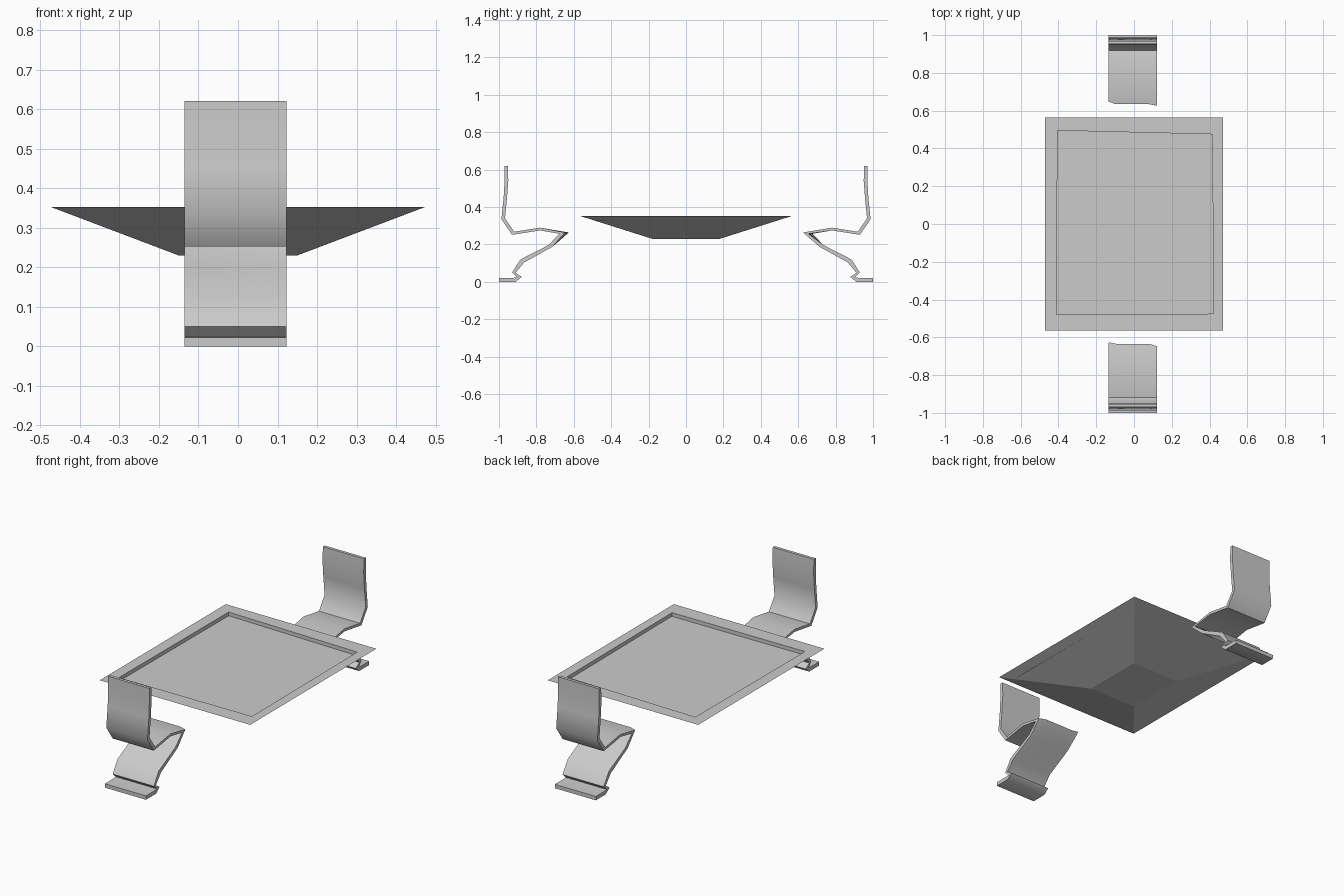
import bpy, bmesh
from math import radians

if "Cube" in bpy.data.objects:
    bpy.data.objects.remove(bpy.data.objects["Cube"])


def finish(name, bm, smooth=None):
    bmesh.ops.recalc_face_normals(bm, faces=bm.faces)
    mesh = bpy.data.meshes.new(name)
    bm.to_mesh(mesh)
    bm.free()
    obj = bpy.data.objects.new(name, mesh)
    bpy.context.collection.objects.link(obj)
    if smooth:
        bpy.ops.object.select_all(action='DESELECT')
        obj.select_set(True)
        bpy.context.view_layer.objects.active = obj
        bpy.ops.object.shade_smooth_by_angle(angle=radians(smooth))
    return obj


def rect(x, y, z):
    return [(-x, -y, z), (x, -y, z), (x, y, z), (-x, y, z)]


# Tray: tapered underside, flat rim and a shallow, slightly skewed recess
def tray():
    recess = [(-.41, -.48), (.42, -.475), (.415, .475), (-.405, .495)]
    loops = [rect(.15, .18, .23), rect(.472, .565, .352),
             [(x, y, .352) for x, y in recess],
             [(x, y, .331) for x, y in recess]]
    bm = bmesh.new()
    rings = [[bm.verts.new(p) for p in loop] for loop in loops]
    for a, b in zip(rings, rings[1:]):
        for i in range(4):
            j = (i + 1) % 4
            bm.faces.new((a[i], a[j], b[j], b[i]))
    bm.faces.new(rings[0])
    bm.faces.new(rings[-1])
    finish("tray", bm)


# Bent strip: pairs of (y, z) points on the two faces, from top to foot
STRIP = [((-.97, .62), (-.953, .62)), ((-.97, .54), (-.95, .54)),
         ((-.975, .45), (-.957, .45)), ((-.987, .335), (-.968, .34)),
         ((-.93, .252), (-.918, .268)), ((-.78, .275), (-.78, .29)),
         ((-.662, .257), (-.634, .264)), ((-.735, .197), (-.715, .187)),
         ((-.885, .12), (-.865, .104)), ((-.93, .05), (-.912, .048)),
         ((-.902, .024), (-.878, .027)), ((-.92, .022), (-.91, 0)),
         ((-1, .022), (-1, 0))]
TIP = 6


def bracket(name, side):
    skew = [.008, 0, 0, -.014]
    if side < 0:
        skew.reverse()
    bm = bmesh.new()
    slices = []
    for x, d in zip((-.135, -.095, .083, .123), skew):
        slices.append([[bm.verts.new((x, side * (y + (d if i == TIP else 0)), z))
                        for y, z in pair] for i, pair in enumerate(STRIP)])
    n = len(STRIP)
    for a, b in zip(slices, slices[1:]):
        for i in range(n - 1):
            for k in (0, 1):
                bm.faces.new((a[i][k], a[i + 1][k], b[i + 1][k], b[i][k]))
        for i in (0, n - 1):
            bm.faces.new((a[i][0], a[i][1], b[i][1], b[i][0]))
    for s in (slices[0], slices[-1]):
        for p, q in zip(s, s[1:]):
            bm.faces.new((p[0], p[1], q[1], q[0]))
    finish(name, bm, 60)


tray()
bracket("front_bracket", 1)
bracket("back_bracket", -1)
